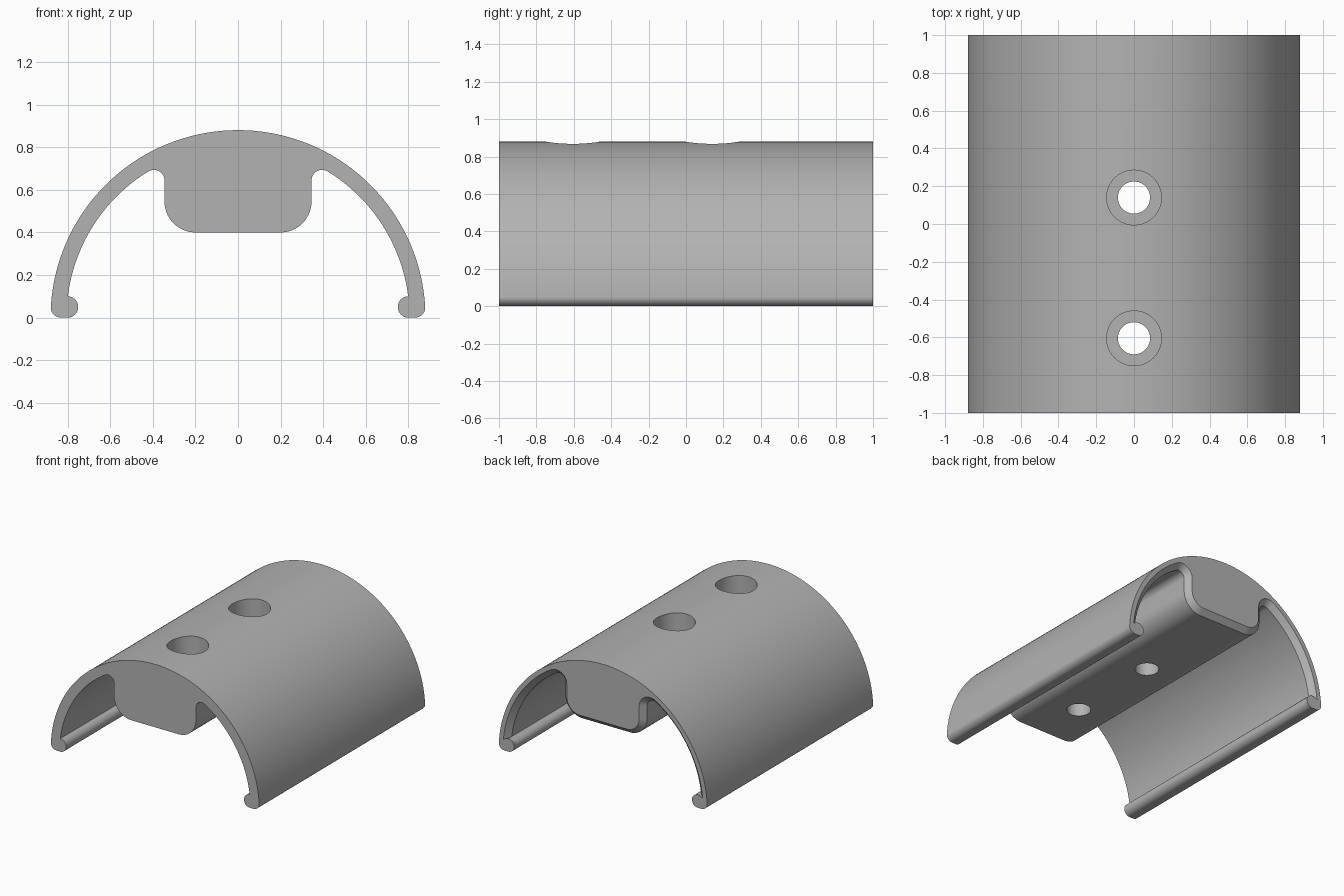
import bpy
import bmesh
from math import cos, sin, acos, atan2, radians, pi, hypot
from mathutils import Matrix

cube = bpy.data.objects.get("Cube")
if cube:
    bpy.data.objects.remove(cube)

OUTER, INNER = 0.88, 0.805        # shell radii
LIP = (0.80, 0.05, 0.05)          # rounded lip: x, z, radius
NOTCH_R = 0.05                    # groove beside the block
BLOCK_X, BLOCK_Z, BLOCK_R = 0.345, 0.40, 0.145
CHAMFER = 0.04                    # inner edge of the back end
HOLES_Y = (-0.605, 0.14)

grey = bpy.data.materials.new("plain grey")
grey.use_nodes = True
colour = (0.45, 0.45, 0.45, 1)
grey.diffuse_color = colour
grey.node_tree.nodes["Principled BSDF"].inputs["Base Color"].default_value = colour


def arc(cx, cz, r, start, end, steps):
    angles = [start + (end - start) * i / steps for i in range(steps + 1)]
    return [(cx + r * cos(a), cz + r * sin(a)) for a in angles]


def half_profile(c):
    """Right half from crown to block centre; c pulls the inner contour inward."""
    lx, lz, lr = LIP
    foot_x = OUTER - lr
    # outer shell and rounded foot
    pts = arc(0, 0, OUTER, pi / 2, radians(3.3), 56)
    pts += arc(foot_x, lz, lr, 0, -pi / 2, 8)[1:]
    # lip ends where it meets the inner shell arc
    r, d = INNER + c, hypot(lx, lz)
    end = atan2(lz, lx) + acos((r * r - d * d - lr * lr) / (2 * d * lr))
    lip = arc(lx, lz, lr, 1.5 * pi, end, 16)
    pts += lip
    # inner shell, then the groove tangent to it
    nx = BLOCK_X + NOTCH_R
    tangent = acos(nx / (INNER - NOTCH_R))
    nz = (INNER - NOTCH_R) * sin(tangent)
    pts += arc(0, 0, r, atan2(lip[-1][1], lip[-1][0]), tangent, 32)[1:]
    pts += arc(nx, nz, NOTCH_R + c, tangent, pi, 12)[1:]
    # block side and rounded bottom corner
    pts += arc(BLOCK_X - BLOCK_R, BLOCK_Z + BLOCK_R, BLOCK_R - c, 0, -pi / 2, 14)
    return pts


def ring(bm, y, c):
    half = half_profile(c)
    loop = half + [(-x, z) for x, z in reversed(half[1:])]
    return [bm.verts.new((x, y, z)) for x, z in loop]


def make_object(name, bm):
    bmesh.ops.recalc_face_normals(bm, faces=bm.faces)
    mesh = bpy.data.meshes.new(name)
    bm.to_mesh(mesh)
    bm.free()
    obj = bpy.data.objects.new(name, mesh)
    bpy.context.collection.objects.link(obj)
    mesh.materials.append(grey)
    return obj


# Extruded clip body with a chamfered back end
bm = bmesh.new()
rings = [ring(bm, -1, 0), ring(bm, 1 - CHAMFER, 0), ring(bm, 1, CHAMFER)]
n = len(rings[0])
for a, b in zip(rings, rings[1:]):
    for i in range(n):
        j = (i + 1) % n
        bm.faces.new((a[i], a[j], b[j], b[i]))
bm.faces.new(rings[0])
bm.faces.new(rings[-1])
bmesh.ops.remove_doubles(bm, verts=bm.verts, dist=0.0002)
body = make_object("clip_body", bm)


# Counterbored screw holes
def cut_cylinder(y, radius, bottom, top):
    bm = bmesh.new()
    bmesh.ops.create_cone(bm, cap_ends=True, segments=64, radius1=radius,
                          radius2=radius, depth=top - bottom,
                          matrix=Matrix.Translation((0, y, (top + bottom) / 2)))
    cutter = make_object("hole_cutter", bm)
    cutter.hide_render = True
    mod = body.modifiers.new("hole", "BOOLEAN")
    mod.operation = "DIFFERENCE"
    mod.solver = "EXACT"
    mod.object = cutter
    bpy.context.view_layer.objects.active = body
    bpy.ops.object.modifier_apply(modifier=mod.name)
    bpy.data.objects.remove(cutter)


for hole_y in HOLES_Y:
    cut_cylinder(hole_y, 0.145, 0.6, 1.1)
    cut_cylinder(hole_y, 0.085, 0.2, 1.0)

# Smooth the curves, keep the edges crisp
for o in bpy.context.selected_objects:
    o.select_set(False)
body.select_set(True)
bpy.context.view_layer.objects.active = body
bpy.ops.object.shade_smooth_by_angle(angle=radians(30))
